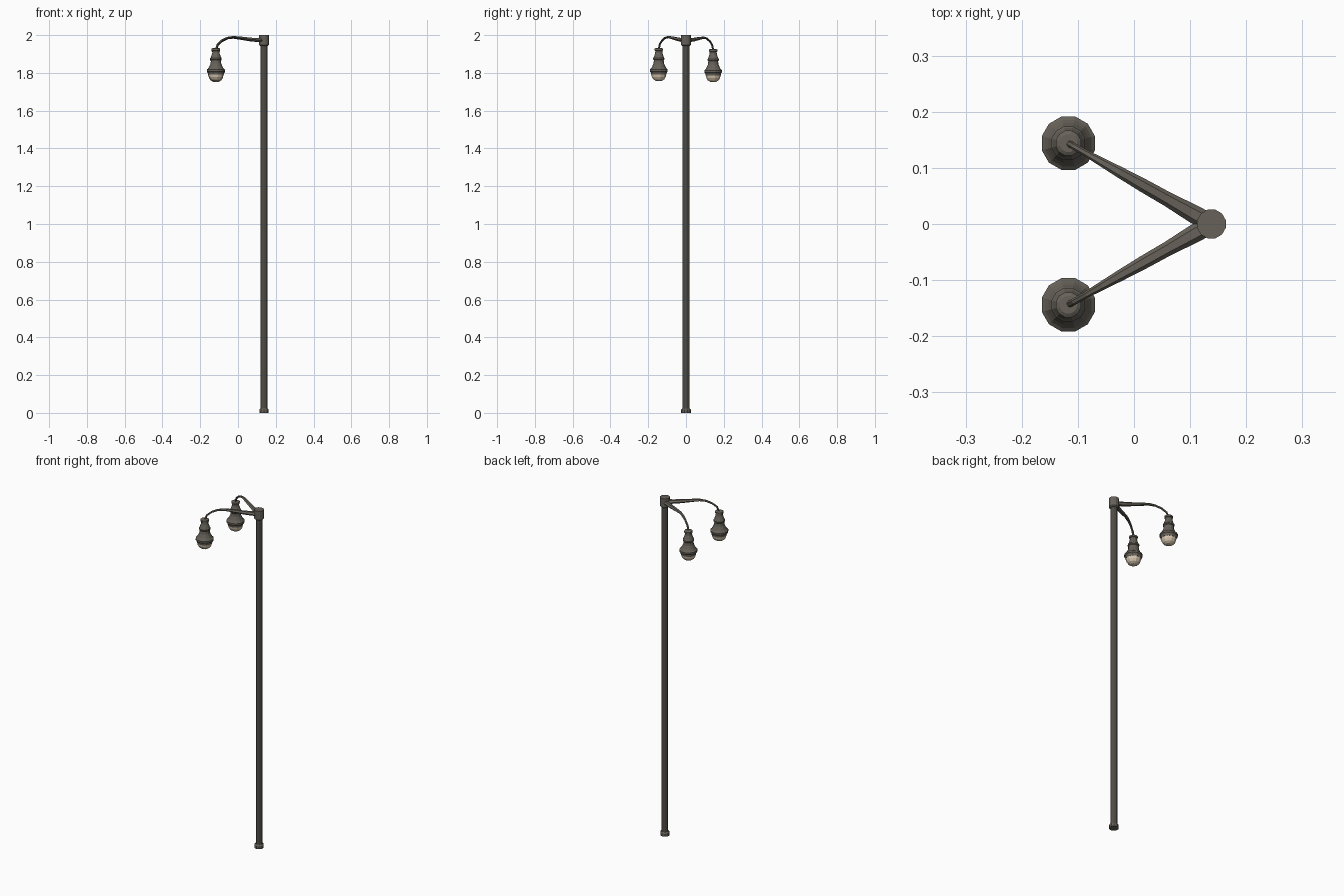
import bpy, bmesh, math
from mathutils import Vector

if "Cube" in bpy.data.objects:
    bpy.data.objects.remove(bpy.data.objects["Cube"])


def material(name, rgb):
    m = bpy.data.materials.new(name)
    m.diffuse_color = (*rgb, 1)
    m.use_nodes = True
    m.node_tree.nodes["Principled BSDF"].inputs["Base Color"].default_value = m.diffuse_color
    return m


METAL = material("weathered grey metal", (0.135, 0.122, 0.100))
GLASS = material("warm cream glass", (0.68, 0.57, 0.43))
POLE_X, LAMP_X, LAMP_Y = 0.138, -0.117, 0.144


def loft(name, rings, mat):
    """Join rings of points into a closed flat-faced skin."""
    bm = bmesh.new()
    loops = [[bm.verts.new(p) for p in ring] for ring in rings]
    n = len(loops[0])
    for a, b in zip(loops, loops[1:]):
        for i in range(n):
            j = (i + 1) % n
            bm.faces.new((a[i], a[j], b[j], b[i]))
    bm.faces.new(loops[0][::-1])
    bm.faces.new(loops[-1])
    bmesh.ops.recalc_face_normals(bm, faces=bm.faces[:])
    me = bpy.data.meshes.new(name)
    bm.to_mesh(me)
    bm.free()
    me.materials.append(mat)
    ob = bpy.data.objects.new(name, me)
    bpy.context.collection.objects.link(ob)
    return ob


def lathe(name, x, y, profile, sides, mat):
    """Turn (radius, height) pairs around a vertical axis."""
    rings = [[(x + r * math.cos(2 * math.pi * (i + 0.5) / sides),
               y + r * math.sin(2 * math.pi * (i + 0.5) / sides), z)
              for i in range(sides)] for r, z in profile]
    return loft(name, rings, mat)


# Pole with foot and top collar
lathe("pole", POLE_X, 0, [(0.0185, 0.015), (0.0185, 1.95)], 10, METAL)
lathe("foot", POLE_X, 0, [(0.026, 0), (0.026, 0.017), (0.021, 0.024)], 10, METAL)
lathe("top_collar", POLE_X, 0, [(0.020, 1.942), (0.0265, 1.948), (0.0265, 2.0)],
      12, METAL)

# Arm path: fraction of reach, height, half width, half thickness
ARM = [(0.04, 1.973, 0.017, 0.012), (0.14, 1.974, 0.016, 0.011),
       (0.30, 1.978, 0.013, 0.010), (0.48, 1.985, 0.012, 0.008),
       (0.64, 1.990, 0.010, 0.006), (0.76, 1.986, 0.008, 0.005),
       (0.87, 1.973, 0.006, 0.005), (0.96, 1.953, 0.006, 0.005),
       (1.00, 1.925, 0.006, 0.005)]

# Lamp housing, from narrow neck to wide rim
HOUSING = [(0.016, 1.932), (0.023, 1.928), (0.023, 1.919), (0.019, 1.916),
           (0.020, 1.904), (0.028, 1.882), (0.031, 1.878), (0.031, 1.871),
           (0.027, 1.867), (0.029, 1.850), (0.037, 1.832), (0.043, 1.823),
           (0.049, 1.818), (0.049, 1.808), (0.044, 1.803), (0.042, 1.792)]
GLOBE = [(0.041, 1.793), (0.038, 1.779), (0.030, 1.766), (0.017, 1.758),
         (0.004, 1.756)]


def make_lamp(side, label, drop):
    base = Vector((POLE_X, 0, 0))
    reach = Vector((LAMP_X - POLE_X, side * LAMP_Y, 0))
    across = Vector((-reach.y, reach.x, 0)).normalized()
    pts = [base + reach * t + Vector((0, 0, z - drop * t)) for t, z, _, _ in ARM]
    rings = []
    for k, p in enumerate(pts):
        tangent = (pts[min(k + 1, len(pts) - 1)] - pts[max(k - 1, 0)]).normalized()
        up = tangent.cross(across).normalized()
        w, h = ARM[k][2:]
        rings.append([p + across * w * math.cos(i * math.pi / 3)
                      + up * h * math.sin(i * math.pi / 3) for i in range(6)])
    loft(label + "_arm", rings, METAL)
    for part, prof, mat in (("housing", HOUSING, METAL), ("globe", GLOBE, GLASS)):
        lathe(label + "_lamp_" + part, LAMP_X, side * LAMP_Y,
              [(r, z - drop) for r, z in prof], 12, mat)


make_lamp(-1, "front", 0.0)
make_lamp(1, "back", 0.005)
